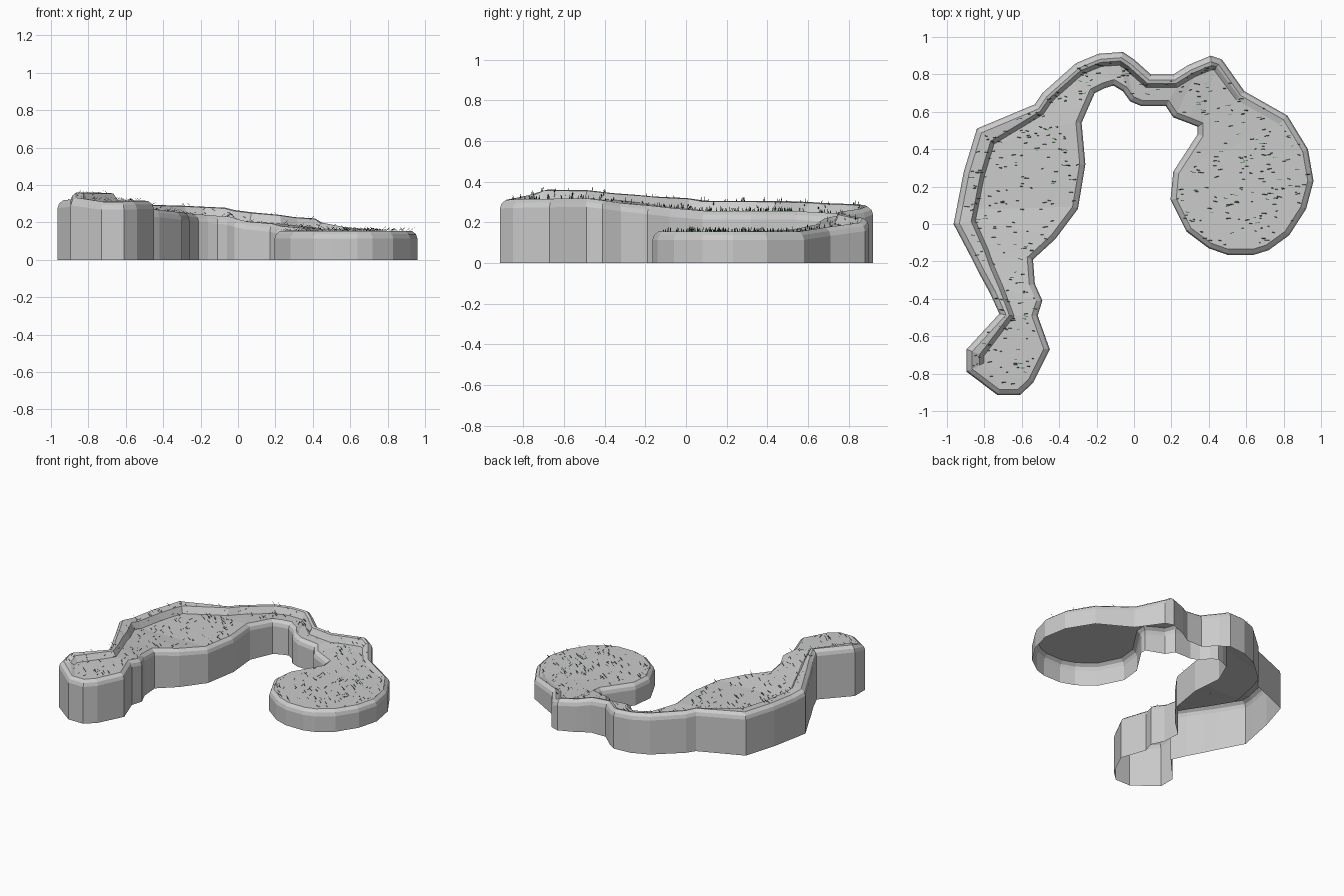
import bpy, bmesh, math, random
from mathutils import Vector

if "Cube" in bpy.data.objects:
    bpy.data.objects.remove(bpy.data.objects["Cube"])

random.seed(4)

# Cross stations along the path: outer edge x, y, inner edge x, y
STATIONS = [
    (-.73, -.915, -.61, -.915), (-.895, -.79, -.54, -.85), (-.895, -.67, -.45, -.67),
    (-.72, -.48, -.515, -.49), (-.77, -.37, -.49, -.41), (-.83, -.26, -.53, -.32),
    (-.87, -.18, -.54, -.19), (-.965, .0, -.42, -.08), (-.945, .10, -.30, .08),
    (-.91, .28, -.26, .32), (-.84, .51, -.28, .54), (-.53, .64, -.25, .61),
    (-.49, .70, -.21, .70), (-.31, .86, -.16, .725), (-.19, .91, -.11, .74),
    (-.06, .92, -.06, .71), (.0, .88, -.02, .655), (.09, .80, .04, .63),
    (.21, .80, .17, .63), (.29, .85, .21, .57), (.41, .90, .29, .54),
    (.47, .88, .34, .52), (.59, .71, .34, .48), (.82, .58, .21, .28),
    (.93, .40, .195, .13), (.96, .23, .28, -.04), (.92, .08, .40, -.13),
    (.83, -.06, .50, -.165), (.72, -.14, .64, -.165)]
N = len(STATIONS)

# Station index -> value
FLOOR = [(0, .31), (3, .318), (4, .308), (8, .256), (10, .255), (15, .23), (19, .18), (22, .16), (23, .155), (28, .155)]
RIM = [(0, 0), (1, .02), (2, .045), (4, .035), (7, .05), (20, .048), (22, .015), (23, 0), (28, 0)]
WIDTH = [(0, .03), (1, .07), (2, .07), (3, .045), (7, .09), (10, .09), (11, .045), (20, .05), (22, .04), (28, .035)]


def lerp_keys(keys, i):
    for (a, va), (b, vb) in zip(keys, keys[1:]):
        if a <= i <= b:
            return va + (vb - va) * (i - a) / (b - a)


# Closed outline: along the outer side, back along the inner side (clockwise)
outline = [Vector(s[:2]) for s in STATIONS] + [Vector(s[2:]) for s in reversed(STATIONS)]
M = len(outline)
tops = [lerp_keys(FLOOR, i) + lerp_keys(RIM, i) for i in range(N)]
tops += [lerp_keys(FLOOR, i) for i in reversed(range(N))]


def inset(k, d):
    """Point k of the outline moved inward by d."""
    p, a, b = outline[k], outline[k - 1], outline[(k + 1) % M]
    e1, e2 = (p - a).normalized(), (b - p).normalized()
    n1, n2 = Vector((e1.y, -e1.x)), Vector((e2.y, -e2.x))
    n = (n1 + n2).normalized()
    return p + n * d / max(n.dot(n1), .75)


# Ground: walls, rounded edge, raised rim and floor, open underneath
bm = bmesh.new()


def ring(d, drop):
    return [bm.verts.new((*inset(k, d), 0 if drop is None else tops[k] - drop)) for k in range(M)]


rings = [ring(0, None), ring(0, .042), ring(.008, .018), ring(.03, 0)]
for lo, hi in zip(rings, rings[1:]):
    for k in range(M):
        j = (k + 1) % M
        bm.faces.new((lo[k], hi[k], hi[j], lo[j]))
edge = rings[-1]
inner = [edge[M - 1 - i] for i in range(N)]
crest, foot = [], []
for i in range(N):
    w, z = lerp_keys(WIDTH, i), lerp_keys(FLOOR, i)
    crest.append(bm.verts.new((*inset(i, w), tops[i] - .004 * (tops[i] > z))))
    foot.append(bm.verts.new((*inset(i, w + .022), z)))
grassy = []
for lo, hi in ((edge, crest), (crest, foot), (foot, inner)):
    for i in range(N - 1):
        f = bm.faces.new((lo[i], hi[i], hi[i + 1], lo[i + 1]))
        grassy.append([v.co.copy() for v in f.verts])
for i, j in ((0, 0), (N - 1, N - 1)):
    bm.faces.new((edge[i], crest[j], foot[j], inner[i]))
bmesh.ops.recalc_face_normals(bm, faces=bm.faces)
me = bpy.data.meshes.new("ground")
bm.to_mesh(me)
bm.free()
bpy.context.collection.objects.link(bpy.data.objects.new("ground", me))

# Grass: slim leaning blades scattered over the top by area
tris = []
for a, b, c, d in grassy:
    tris += [(a, b, c), (a, c, d)]
areas = [(b - a).cross(c - a).length for a, b, c in tris]


def scatter(name, count, colour):
    g = bmesh.new()
    for a, b, c in random.choices(tris, areas, k=count):
        u, v = random.random(), random.random()
        if u + v > 1:
            u, v = 1 - u, 1 - v
        p = a + (b - a) * u + (c - a) * v
        t = random.uniform(-.3, .3)
        side = Vector((math.sin(t), math.cos(t), 0)) * .002
        tip = Vector((random.choice((-1, 1)) * random.uniform(.012, .032),
                      random.uniform(-.006, .006), random.uniform(.01, .026)))
        vs = [g.verts.new(q) for q in (p - side, p + side, p + tip * .55 + side * .8 - Vector((0, 0, .002)),
                                       p + tip, p + tip * .55 - side * .8)]
        g.faces.new(vs)
    m = bpy.data.meshes.new(name)
    g.to_mesh(m)
    g.free()
    mat = bpy.data.materials.new(name)
    mat.diffuse_color = colour
    mat.use_nodes = True
    mat.node_tree.nodes["Principled BSDF"].inputs["Base Color"].default_value = mat.diffuse_color
    m.materials.append(mat)
    bpy.context.collection.objects.link(bpy.data.objects.new(name, m))


scatter("dark_grass", 300, (.02, .08, .03, 1))
scatter("green_grass", 110, (.03, .30, .05, 1))
scatter("bright_grass", 25, (.08, .75, .10, 1))
